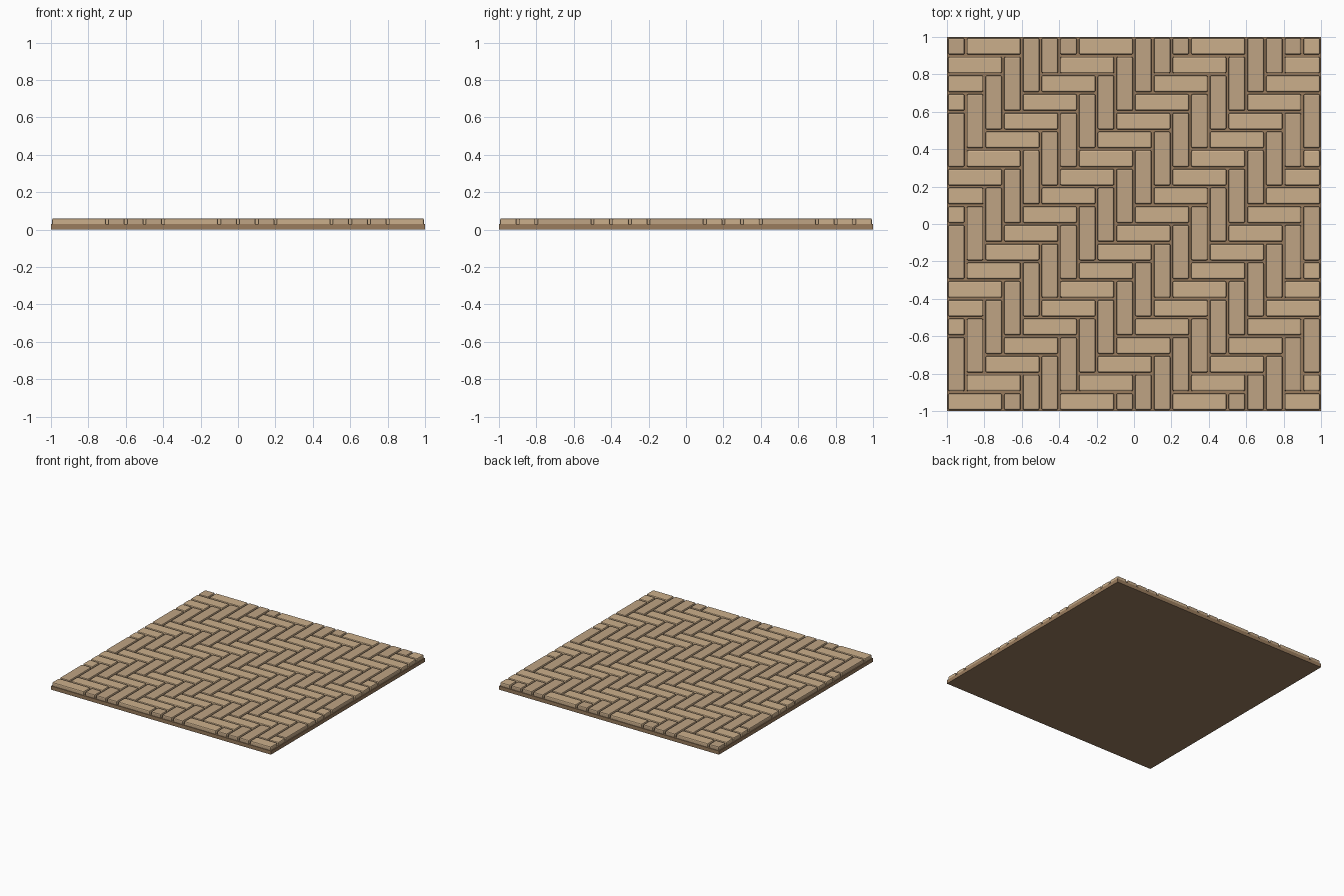
import bpy, bmesh
from mathutils import Matrix

if "Cube" in bpy.data.objects:
    bpy.data.objects.remove(bpy.data.objects["Cube"])

N, CELL, LENGTH = 20, 0.1, 3      # grid cells per side, cell size, plank length in cells
BASE_TOP, TOP = 0.03, 0.06
INSET, BEVEL = 0.006, 0.008


def material(name, rgb):
    m = bpy.data.materials.new(name)
    m.diffuse_color = (*rgb, 1)
    m.use_nodes = True
    m.node_tree.nodes["Principled BSDF"].inputs["Base Color"].default_value = m.diffuse_color
    return m


def add_box(bm, x0, x1, y0, y1, z0, z1):
    m = Matrix.Translation(((x0 + x1) / 2, (y0 + y1) / 2, (z0 + z1) / 2))
    m = m @ Matrix.Diagonal((x1 - x0, y1 - y0, z1 - z0, 1))
    bmesh.ops.create_cube(bm, size=1, matrix=m)


def make_object(name, boxes, mat, bevel=0):
    bm = bmesh.new()
    for b in boxes:
        add_box(bm, *b)
    mesh = bpy.data.meshes.new(name)
    bm.to_mesh(mesh)
    bm.free()
    mesh.materials.append(mat)
    ob = bpy.data.objects.new(name, mesh)
    bpy.context.collection.objects.link(ob)
    if bevel:
        mod = ob.modifiers.new("edge_bevel", 'BEVEL')
        mod.width = bevel
        mod.segments = 2
    return ob


def plank(i, j, w, h):
    # plank clipped to the square panel; None when it lies outside
    i0, i1 = max(i, 0), min(i + w, N)
    j0, j1 = max(j, 0), min(j + h, N)
    if i0 >= i1 or j0 >= j1:
        return None
    return (i0 * CELL - 1 + INSET, i1 * CELL - 1 - INSET,
            j0 * CELL - 1 + INSET, j1 * CELL - 1 - INSET, BASE_TOP - 0.01, TOP)


# Herringbone layout: each diagonal step starts one lying and one standing plank
across, along = [], []
for i in range(-LENGTH, N + LENGTH):
    for j in range(-LENGTH, N + LENGTH):
        k = (i - j) % (2 * LENGTH)
        if k == 0:
            across.append(plank(i, j, LENGTH, 1))
        elif k == 2 * LENGTH - 1:
            along.append(plank(i, j, 1, LENGTH))

light = material("light_wood", (0.60, 0.43, 0.26))
mid = material("mid_wood", (0.52, 0.37, 0.23))
dark = material("base_wood", (0.32, 0.20, 0.11))

make_object("base_board", [(-1, 1, -1, 1, 0, BASE_TOP)], dark)
make_object("planks_across", [b for b in across if b], light, BEVEL)
make_object("planks_along", [b for b in along if b], mid, BEVEL)
